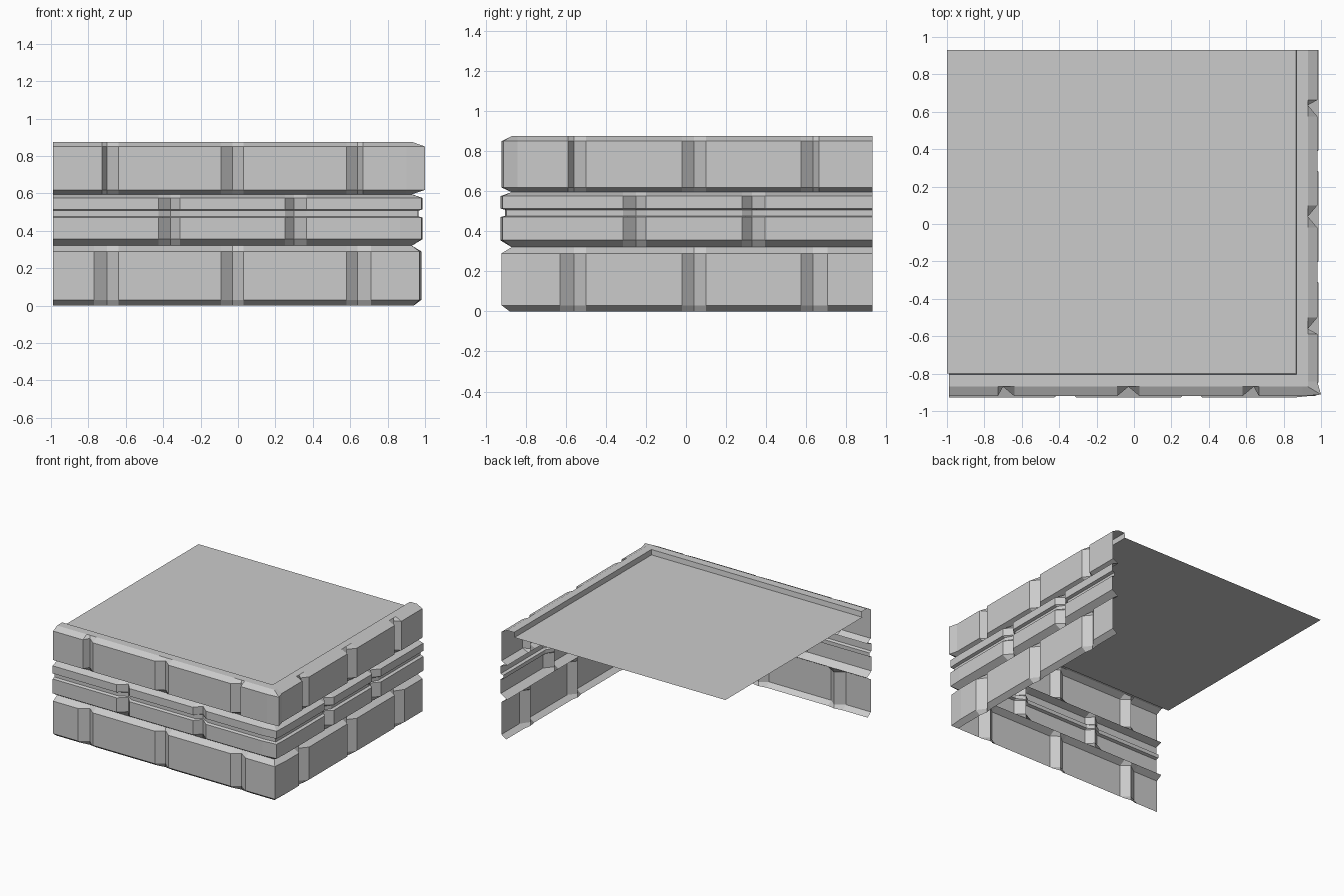
import bpy, bmesh

if "Cube" in bpy.data.objects:
    bpy.data.objects.remove(bpy.data.objects["Cube"])

WX, WY = 0.93, -0.87          # mortar planes of the right and front walls
LEFT, BACK = -0.99, 0.93      # open ends of the walls
FLOOR_Z, TOP_Z = 0.835, 0.875


def finish(bm, name):
    bmesh.ops.remove_doubles(bm, verts=bm.verts, dist=0.0005)
    mesh = bpy.data.meshes.new(name)
    bm.to_mesh(mesh)
    bm.free()
    obj = bpy.data.objects.new(name, mesh)
    bpy.context.collection.objects.link(obj)
    return obj


def grid(bm, rows):
    vs = [[bm.verts.new(p) for p in r] for r in rows]
    for a, b in zip(vs, vs[1:]):
        for i in range(len(a) - 1):
            if (a[i].co - b[i].co).length > 1e-6 or (a[i+1].co - b[i+1].co).length > 1e-6:
                bm.faces.new((a[i], a[i+1], b[i+1], b[i]))


def course(name, profile, front_joints, right_joints, depth, corner, inset, end_inset):
    """One course of bevelled bricks wrapping the corner.
    profile: (z, depth fraction) from bottom to top."""
    bm = bmesh.new()
    walls = (
        ([LEFT] + front_joints + [WX], lambda u, d, z: (u, WY - d, z)),
        ([WY] + right_joints + [BACK], lambda u, d, z: (WX + d, u, z)),
    )
    for w, (us, place) in enumerate(walls):
        last = len(us) - 2
        for i, (a, b) in enumerate(zip(us, us[1:])):
            ins = end_inset if i in (0, last) else inset
            at_corner = i == (last if w == 0 else 0)
            at_end = i == (0 if w == 0 else last)
            rows = []
            for z, t in profile:
                d = t * depth
                edge = (WX + t * corner[0], WY - t * corner[1], z)
                lo, hi = place(a, 0, z), place(b, 0, z)
                if at_corner:
                    lo, hi = (lo, edge) if w == 0 else (edge, hi)
                if at_end:
                    lo, hi = (place(a, d, z), hi) if w == 0 else (lo, place(b, d, z))
                rows.append([lo, place(a + ins, d, z), place(b - ins, d, z), hi])
            grid(bm, rows)
    return finish(bm, name)


JF, JR = [-0.70, -0.03, 0.64], [-0.56, 0.04, 0.635]

# brick courses
course("bottom_course", [(0, 0.2), (0.03, 1), (0.29, 1), (0.32, 0)],
       JF, JR, 0.05, (0.04, 0.05), 0.06, 0.07)
course("middle_course",
       [(0.32, 0), (0.355, 1), (0.47, 1), (0.477, 0.6), (0.507, 0.6),
        (0.514, 1), (0.575, 1), (0.595, 0)],
       [-0.36, 0.30], [-0.25, 0.33], 0.057, (0.052, 0.045), 0.05, 0.065)
course("top_course", [(0.595, 0), (0.618, 1), (0.85, 1), (TOP_Z, 0)],
       JF, JR, 0.05, (0.07, 0.042), 0.06, 0.028)

# rim along the wall tops with the step down to the floor
IX, IY = 0.865, -0.80
bm = bmesh.new()
path = lambda x, y, z: [(LEFT, y, z), (x, y, z), (x, BACK, z)]
grid(bm, [path(WX, WY, TOP_Z), path(IX + 0.005, IY - 0.005, TOP_Z), path(IX, IY, FLOOR_Z)])
finish(bm, "rim")

# floor slab surface
bm = bmesh.new()
grid(bm, [[(-1, IY, FLOOR_Z), (IX, IY, FLOOR_Z)], [(-1, BACK, FLOOR_Z), (IX, BACK, FLOOR_Z)]])
finish(bm, "floor")
